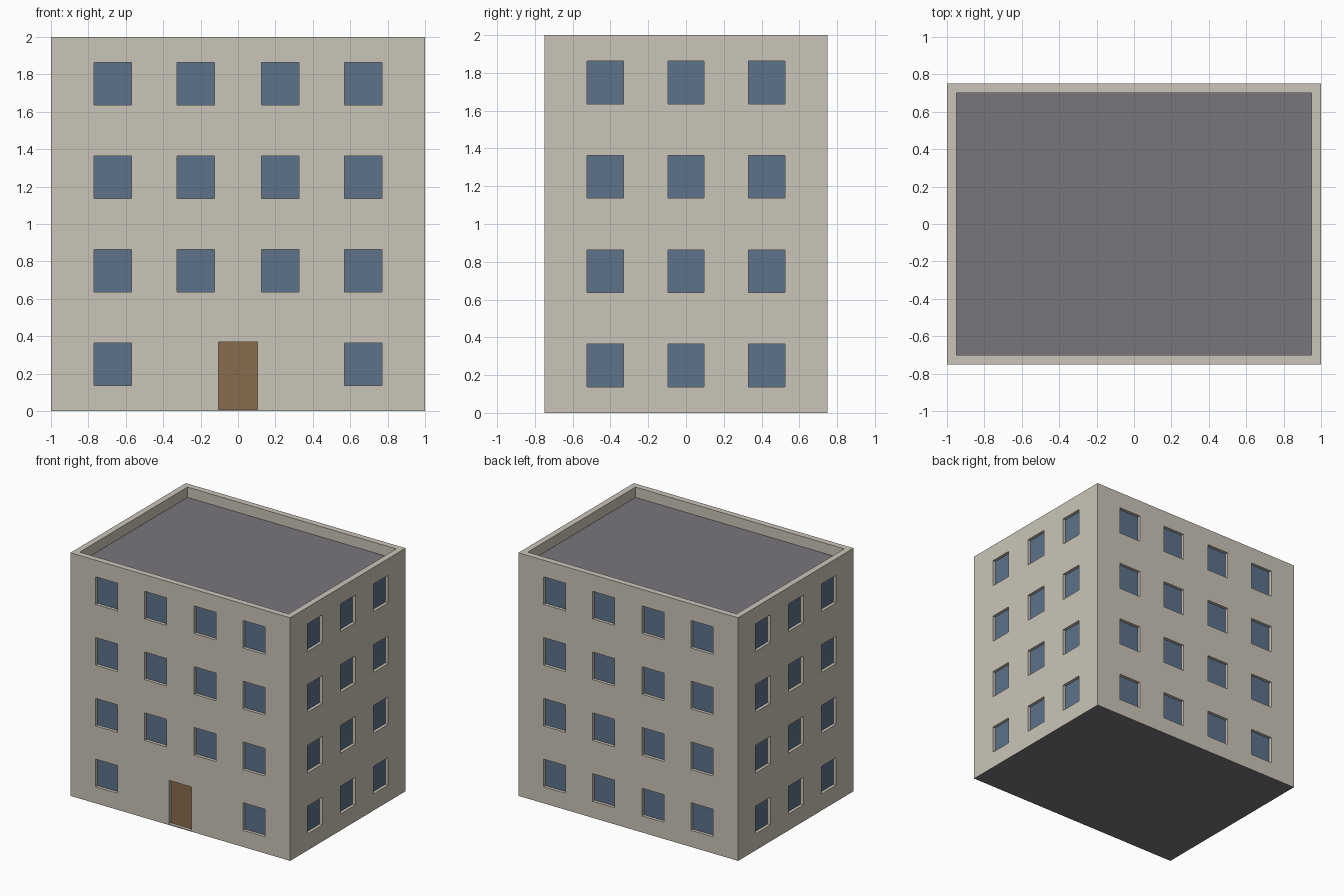
import bpy, bmesh
from math import pi
from mathutils import Matrix

cube = bpy.data.objects.get("Cube")
if cube:
    bpy.data.objects.remove(cube, do_unlink=True)

HALF_X, HALF_Y, HEIGHT = 1.0, 0.75, 2.0
PARAPET, ROOF_Z, RECESS = 0.05, 1.915, 0.025
FLOORS = (0.25, 0.75, 1.25, 1.75)


def material(name, color):
    mat = bpy.data.materials.new(name)
    mat.use_nodes = True
    rgba = (*color, 1)
    mat.diffuse_color = rgba
    mat.node_tree.nodes["Principled BSDF"].inputs["Base Color"].default_value = rgba
    return mat


PLASTER = material("beige plaster", (0.60, 0.56, 0.485))
GLASS = material("blue glass", (0.11, 0.17, 0.255))
WOOD = material("brown wood", (0.25, 0.15, 0.078))
ROOFING = material("grey roofing", (0.19, 0.183, 0.2))


def build(name, quads, mat, matrix=Matrix()):
    """Make one object from four-cornered faces."""
    bm = bmesh.new()
    for quad in quads:
        bm.faces.new([bm.verts.new(matrix @ Matrix.Translation(p).translation) for p in quad])
    bmesh.ops.remove_doubles(bm, verts=bm.verts, dist=0.0001)
    mesh = bpy.data.meshes.new(name)
    bm.to_mesh(mesh)
    bm.free()
    mesh.materials.append(mat)
    obj = bpy.data.objects.new(name, mesh)
    bpy.context.collection.objects.link(obj)


def upright(x0, x1, z0, z1, y):
    return [(x0, y, z0), (x1, y, z0), (x1, y, z1), (x0, y, z1)]


def level(half_x, half_y, z):
    return [(-half_x, -half_y, z), (half_x, -half_y, z),
            (half_x, half_y, z), (-half_x, half_y, z)]


def facade(side, half, dist, angle, columns, width, door=None):
    """Wall with recessed openings and its stretch of parapet, turned into place."""
    turn = Matrix.Rotation(angle, 4, "Z")
    windows = [(x - width / 2, x + width / 2, z - 0.1135, z + 0.1135)
               for z in FLOORS for x in columns
               if not (door and z == FLOORS[0] and abs(x) < 0.5)]
    openings = windows + ([door] if door else [])

    # Wall face, left open at the windows and door
    xs = sorted({-half, half, *(x for o in openings for x in o[:2])})
    zs = sorted({0, HEIGHT, *(z for o in openings for z in o[2:])})
    quads = []
    for x0, x1 in zip(xs, xs[1:]):
        for z0, z1 in zip(zs, zs[1:]):
            cx, cz = (x0 + x1) / 2, (z0 + z1) / 2
            if not any(a < cx < b and c < cz < d for a, b, c, d in openings):
                quads.append(upright(x0, x1, z0, z1, -dist))

    # Reveals around each opening
    for o in openings:
        outer, inner = upright(*o, -dist), upright(*o, RECESS - dist)
        for i in range(4):
            j = (i + 1) % 4
            quads.append([outer[i], outer[j], inner[j], inner[i]])

    # Mitred parapet top and its inner face
    h, y = half - PARAPET, PARAPET - dist
    quads.append([(-half, -dist, HEIGHT), (half, -dist, HEIGHT), (h, y, HEIGHT), (-h, y, HEIGHT)])
    quads.append(upright(h, -h, ROOF_Z, HEIGHT, y))
    build(side + "_wall", quads, PLASTER, turn)

    # Panes and door leaf set at the back of the openings
    build(side + "_windows", [upright(*o, RECESS - dist) for o in windows], GLASS, turn)
    if door:
        build(side + "_door", [upright(*door, RECESS - dist)], WOOD, turn)


LONG = (-0.67, -0.225, 0.225, 0.67)
SHORT = (-0.427, 0, 0.427)
facade("front", HALF_X, HALF_Y, 0, LONG, 0.2, door=(-0.104, 0.104, 0.008, 0.368))
facade("back", HALF_X, HALF_Y, pi, LONG, 0.2)
facade("left", HALF_Y, HALF_X, pi / 2, SHORT, 0.192)
facade("right", HALF_Y, HALF_X, -pi / 2, SHORT, 0.192)

# Flat roof inside the parapet, and the underside
build("roof", [level(HALF_X - PARAPET, HALF_Y - PARAPET, ROOF_Z)], ROOFING)
build("base", [level(HALF_X, HALF_Y, 0)[::-1]], ROOFING)
